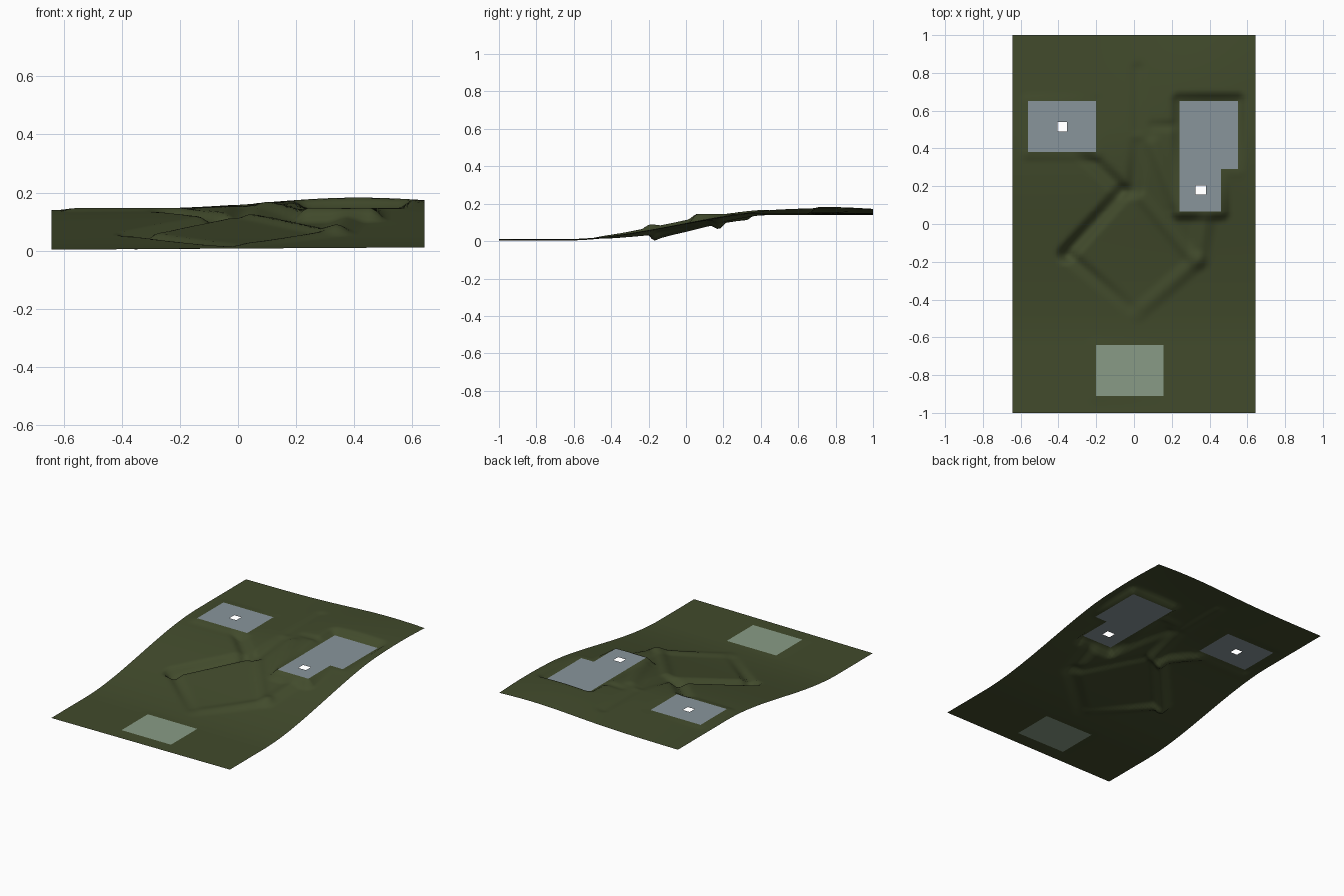
import bpy, bmesh, math

if "Cube" in bpy.data.objects:
    bpy.data.objects.remove(bpy.data.objects["Cube"])


def material(name, rgb):
    m = bpy.data.materials.new(name)
    m.diffuse_color = (*rgb, 1)
    m.use_nodes = True
    m.node_tree.nodes["Principled BSDF"].inputs["Base Color"].default_value = m.diffuse_color
    return m


grass = material("olive grass", (0.054, 0.070, 0.025))
slab = material("grey slab", (0.25, 0.30, 0.33))
lawn = material("pale green slab", (0.25, 0.33, 0.24))

# Level pads: rectangles (x0, x1, y0, y1), height
WEST = [(-0.56, -0.20, 0.38, 0.65)]
EAST = [(0.24, 0.46, 0.065, 0.65), (0.24, 0.55, 0.29, 0.65)]
SOUTH = [(-0.20, 0.155, -0.91, -0.64)]
PADS = [(WEST, 0.146), (EAST, 0.146), (SOUTH, 0.008)]
HOLES = [(-0.405, -0.355, 0.49, 0.54), (0.325, 0.38, 0.155, 0.205)]

# Channels and banks: start, end, height at start and end, half width
RIDGES = [
    ((-0.36, -0.16), (-0.06, 0.17), -0.048, -0.028, 0.06),
    ((-0.33, -0.18), (0.01, -0.47), -0.022, -0.004, 0.05),
    ((0.02, -0.47), (0.34, -0.19), 0.008, 0.016, 0.06),
    ((0.34, -0.19), (0.38, 0.05), 0.016, 0.02, 0.07),
    ((0.04, 0.14), (0.29, -0.16), 0.010, 0.012, 0.05),
    ((-0.27, 0.38), (-0.06, 0.18), -0.022, -0.028, 0.06),
    ((0.00, 0.18), (0.02, 0.42), -0.024, -0.010, 0.06),
    ((0.10, 0.42), (0.22, 0.12), 0.012, 0.016, 0.06),
    ((0.02, 0.50), (0.02, 0.82), -0.006, -0.008, 0.05),
    ((0.10, 0.52), (0.22, 0.52), -0.006, -0.012, 0.04),
]


def smooth(t):
    t = max(0, min(1, t))
    return t * t * (3 - 2 * t)


def inside(rects, x, y):
    return any(a < x < b and c < y < d for a, b, c, d in rects)


def distance(rects, x, y):
    return min(math.hypot(max(a - x, 0, x - b), max(c - y, 0, y - d))
               for a, b, c, d in rects)


def height(x, y):
    # Hillside with a rounded rise at the back right
    z = 0.007 + 0.006 * x + 0.137 * smooth((y + 0.65) / 1.15)
    z += 0.036 * math.exp(-((x - 0.4) / 0.42) ** 2 - ((y - 0.74) / 0.45) ** 2)
    for (ax, ay), (bx, by), h0, h1, w in RIDGES:
        dx, dy = bx - ax, by - ay
        t = max(0, min(1, ((x - ax) * dx + (y - ay) * dy) / (dx * dx + dy * dy)))
        d = math.hypot(x - ax - t * dx, y - ay - t * dy)
        z += (h0 + (h1 - h0) * t) * smooth(1 - d / w)
    for rects, level in PADS:
        f = smooth(1 - distance(rects, x, y) / 0.055)
        z += (level - z) * f
    return max(z, 0)


def grid_lines(half, first):
    # Even spacing that also follows every pad and hole edge
    rects = WEST + EAST + SOUTH + HOLES
    marks = {r[i] for r in rects for i in (first, first + 1)} | {-half, half}
    n = round(2 * half / 0.016)
    even = [-half + 2 * half * i / n for i in range(n + 1)]
    return sorted(marks | {e for e in even if all(abs(e - m) > 0.007 for m in marks)})


XS, YS = grid_lines(0.642, 0), grid_lines(1.0, 2)


def sheet(name, mat, keep):
    bm = bmesh.new()
    verts = {}

    def vert(i, j):
        if (i, j) not in verts:
            x, y = XS[i], YS[j]
            verts[i, j] = bm.verts.new((x, y, height(x, y)))
        return verts[i, j]

    for i in range(len(XS) - 1):
        for j in range(len(YS) - 1):
            x, y = (XS[i] + XS[i + 1]) / 2, (YS[j] + YS[j + 1]) / 2
            if keep(x, y) and not inside(HOLES, x, y):
                f = bm.faces.new((vert(i, j), vert(i + 1, j),
                                  vert(i + 1, j + 1), vert(i, j + 1)))
                f.smooth = True
    me = bpy.data.meshes.new(name)
    bm.to_mesh(me)
    bm.free()
    me.materials.append(mat)
    bpy.context.collection.objects.link(bpy.data.objects.new(name, me))


# Ground with the pads left out, then each pad
sheet("ground", grass, lambda x, y: not any(inside(r, x, y) for r, _ in PADS))
for name, mat, rects in (("west_pad", slab, WEST), ("east_pad", slab, EAST),
                         ("south_pad", lawn, SOUTH)):
    sheet(name, mat, lambda x, y, r=rects: inside(r, x, y))
